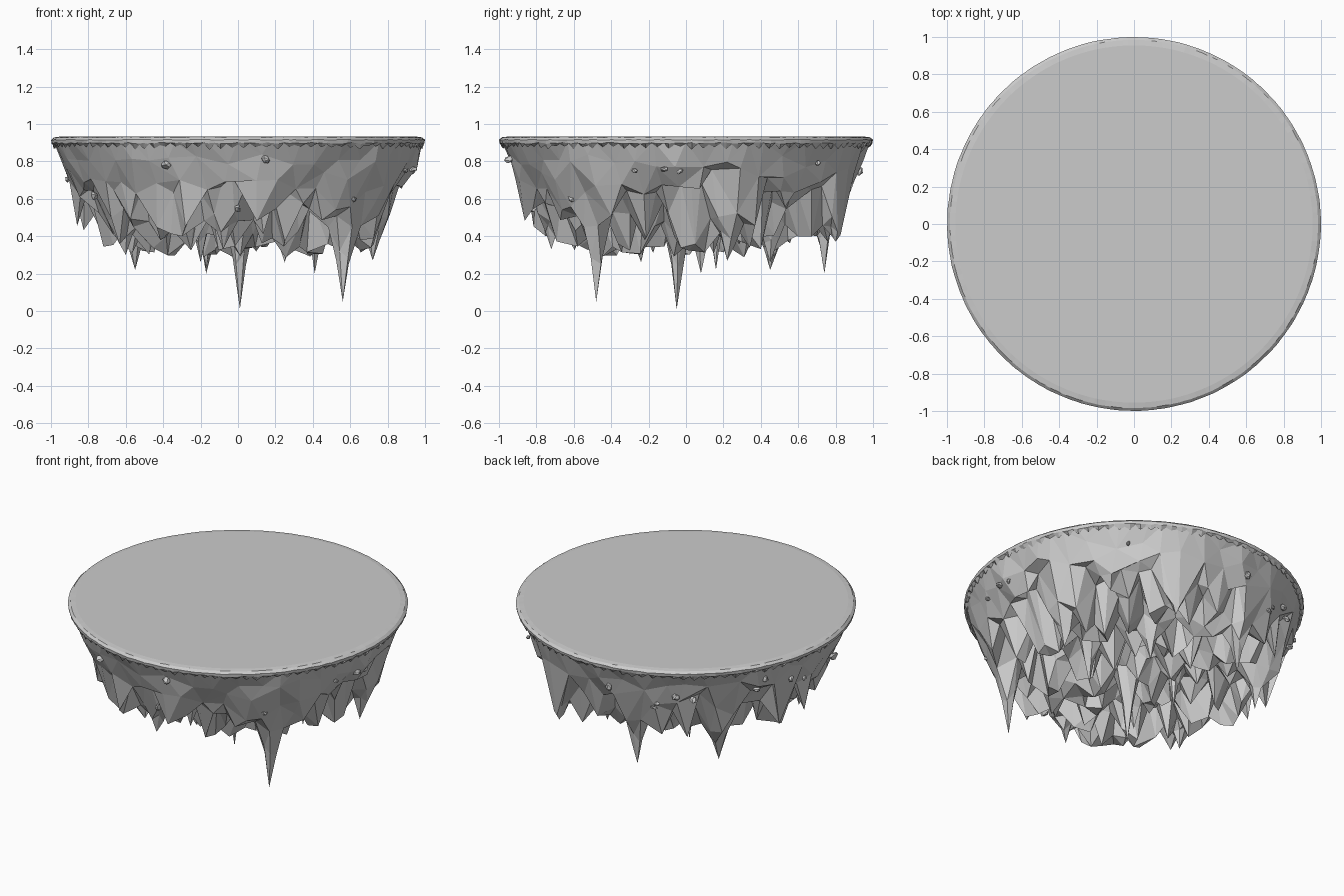
import bpy, bmesh, math, random
from mathutils import Vector, Matrix
from mathutils.geometry import delaunay_2d_cdt

if "Cube" in bpy.data.objects:
    bpy.data.objects.remove(bpy.data.objects["Cube"])

random.seed(11)
rnd = random.uniform
TAU = math.tau


def lerp_table(x, table, a, b):
    """Interpolate column b of the table against column a."""
    for p, q in zip(table, table[1:]):
        if x <= q[a]:
            t = max(0, (x - p[a]) / (q[a] - p[a]))
            return p[b] + t * (q[b] - p[b])
    return table[-1][b]


def make_object(name, bm):
    me = bpy.data.meshes.new(name)
    bm.to_mesh(me)
    bm.free()
    ob = bpy.data.objects.new(name, me)
    bpy.context.collection.objects.link(ob)
    return ob


# Rock profile: u (unrolled radius), r (plan radius), z
PROFILE = [(0, 0, .44), (.45, .52, .45), (.6, .70, .49), (.68, .81, .54),
           (.76, .89, .65), (.88, .95, .79), (1, .985, .905)]

# Large stalactites: x, y, tip z, width
SPIKES = [(.01, -.05, .01, .055), (.56, -.48, .05, .06), (.41, .08, .20, .05),
          (-.55, .45, .22, .07), (-.17, .74, .20, .055), (.72, .22, .27, .07),
          (-.08, -.72, .33, .06), (.35, .80, .37, .05), (-.20, -.24, .26, .06),
          (-.17, .16, .22, .05), (-.6, -.3, .30, .06), (.25, .45, .26, .06)]


def rock_mesh():
    flat, solid = [], []

    def add(x, y, z):
        r, a = math.hypot(x, y), math.atan2(y, x)
        u = lerp_table(r, PROFILE, 1, 0)
        flat.append(Vector((u * math.cos(a), u * math.sin(a))))
        solid.append(Vector((x, y, z)))

    # upper rim
    n = 72
    for i in range(n):
        a = TAU * i / n
        flat.append(Vector((math.cos(a), math.sin(a))))
        solid.append(Vector((.985 * math.cos(a), .985 * math.sin(a), .905)))
    # big stalactites: tip, narrow ring, root ring
    for x, y, z, w in SPIKES:
        add(x, y, z)
        for k, m in ((.62, 5), (1.5, 6)):
            off = rnd(0, TAU)
            for i in range(m):
                a = off + TAU * i / m + rnd(-.2, .2)
                d = w * k * rnd(.85, 1.15)
                zz = z + (.47 - z) * (.55 if k < 1 else 1) + rnd(-.03, .06)
                px, py = x + d * math.cos(a), y + d * math.sin(a)
                if math.hypot(px, py) < .9:
                    add(px, py, zz)
    # facets of the wall and the jagged underside
    for _ in range(9000):
        u, a = math.sqrt(rnd(0, .93)), rnd(0, TAU)
        p = Vector((u * math.cos(a), u * math.sin(a)))
        wall = u > .74
        gap = .095 if wall else .052
        if any((p - q).length < gap for q in flat):
            continue
        r, z = lerp_table(u, PROFILE, 0, 1), lerp_table(u, PROFILE, 0, 2)
        if wall:
            r += rnd(-.025, .012)
            z += rnd(-.03, .03)
        elif random.random() < .4:
            z -= rnd(.03, .17)
        else:
            z += rnd(0, .17)
        flat.append(p)
        solid.append(Vector((r * math.cos(a), r * math.sin(a), z)))

    vs, _, faces, orig, _, _ = delaunay_2d_cdt(flat, [], [], 0, 1e-5)
    bm = bmesh.new()
    bv = [bm.verts.new(solid[o[0]]) for o in orig]
    for f in faces:
        bm.faces.new([bv[i] for i in reversed(f)])
    return bm


make_object("rock_body", rock_mesh())


# Grass cap: flat disc, rounded rim, ragged hanging fringe
def grass_mesh():
    bm = bmesh.new()
    n = 200
    rings = []
    for r, z, jr, jz in ((.955, .932, 0, 0), (.985, .928, .002, .001),
                         (1, .915, .002, .002), (.998, .897, .004, .004),
                         (.985, .885, .008, .0)):
        ring = []
        for i in range(n):
            a = TAU * i / n
            rr, zz = r - rnd(0, jr), z + rnd(-jz, jz)
            if z == .885:
                zz = rnd(.862, .882) if i % 2 else rnd(.885, .9)
            ring.append(bm.verts.new((rr * math.cos(a), rr * math.sin(a), zz)))
        rings.append(ring)
    bm.faces.new(rings[0])
    inner = [bm.verts.new((.965 * math.cos(TAU * i / n), .965 * math.sin(TAU * i / n), .905))
             for i in range(n)]
    rings.append(inner)
    for lo, hi in zip(rings[1:], rings):
        for i in range(n):
            j = (i + 1) % n
            bm.faces.new((lo[i], lo[j], hi[j], hi[i]))
    return bm


make_object("grass_top", grass_mesh())


# Small stones stuck in the wall: angle in degrees, z, size
STONES = [(-114, .78, .028), (-81, .81, .025), (-45, .60, .03), (-90, .55, .022),
          (-135, .51, .022), (-152, .62, .028), (-7, .76, .022), (48, .79, .014),
          (-2, .75, .018), (-17, .75, .016)]
STONES += [(rnd(20, 200), rnd(.6, .82), rnd(.014, .022)) for _ in range(9)]


def stones_mesh():
    bm = bmesh.new()
    for deg, z, s in STONES:
        a = math.radians(deg)
        r = lerp_table(z, PROFILE, 2, 1) + .003
        m = (Matrix.Translation((r * math.cos(a), r * math.sin(a), z))
             @ Matrix.Rotation(rnd(0, TAU), 4, Vector((rnd(-1, 1), rnd(-1, 1), 1)))
             @ Matrix.Diagonal((s * 1.2, s, s * .75, 1)))
        new = bmesh.ops.create_icosphere(bm, subdivisions=1, radius=1, matrix=m)["verts"]
        for v in new:
            v.co += Vector((rnd(-1, 1), rnd(-1, 1), rnd(-1, 1))) * s * .2
    return bm


make_object("wall_stones", stones_mesh())
